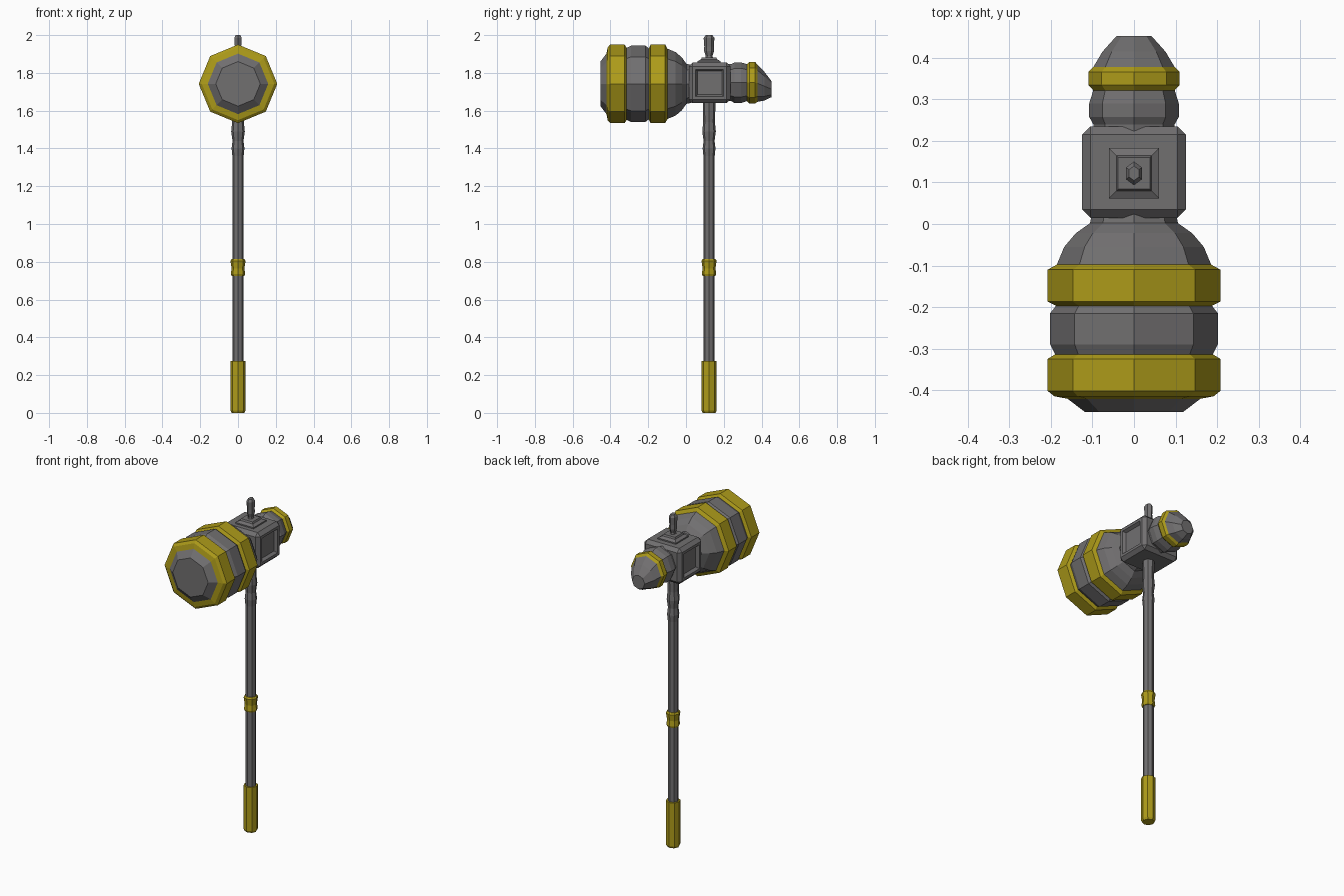
import bpy, bmesh
from math import sin, cos, pi
from mathutils import Vector

if "Cube" in bpy.data.objects:
    bpy.data.objects.remove(bpy.data.objects["Cube"])


def material(name, colour):
    m = bpy.data.materials.new(name)
    m.use_nodes = True
    m.diffuse_color = colour
    m.node_tree.nodes["Principled BSDF"].inputs["Base Color"].default_value = colour
    return m


IRON, GOLD = 0, 1
MATERIALS = [material("iron grey", (0.165, 0.16, 0.163, 1)),
             material("dull gold", (0.42, 0.33, 0.01, 1))]
HUB_Y = 0.122


def finish(name, bm):
    bmesh.ops.recalc_face_normals(bm, faces=bm.faces)
    mesh = bpy.data.meshes.new(name)
    bm.to_mesh(mesh)
    bm.free()
    for m in MATERIALS:
        mesh.materials.append(m)
    obj = bpy.data.objects.new(name, mesh)
    bpy.context.collection.objects.link(obj)
    return obj


def loft(name, stations, place, sides=8, turn=0.0):
    """Join polygon rings; each station is (distance, radius, colour of next band)."""
    bm = bmesh.new()
    rings = []
    for dist, radius, _ in stations:
        angles = [turn + 2 * pi * i / sides for i in range(sides)]
        rings.append([bm.verts.new(place(dist, radius * cos(a), radius * sin(a))) for a in angles])
    for (a, b), station in zip(zip(rings, rings[1:]), stations):
        for i in range(sides):
            j = (i + 1) % sides
            bm.faces.new((a[i], a[j], b[j], b[i])).material_index = station[2]
    bm.faces.new(rings[0]).material_index = stations[0][2]
    bm.faces.new(rings[-1]).material_index = stations[-1][2]
    return finish(name, bm)


def upright(d, u, v):
    return (u, HUB_Y + v, d)


def along_head(d, u, v):
    return (u, d, 1.742 + v)


def along_beak(d, u, v):
    droop = 0.035 * max(0, (d - 0.37) / 0.085)
    return (u, d, 1.748 - droop + v)


# Striking head with two gold hoops
loft("striking_head", [
    (-0.453, 0.118, IRON), (-0.421, 0.160, GOLD), (-0.415, 0.192, GOLD),
    (-0.402, 0.208, GOLD), (-0.325, 0.208, GOLD), (-0.314, 0.190, IRON),
    (-0.290, 0.202, IRON), (-0.215, 0.202, IRON), (-0.197, 0.188, GOLD),
    (-0.187, 0.208, GOLD), (-0.110, 0.208, GOLD), (-0.098, 0.186, IRON),
    (-0.055, 0.168, IRON), (-0.022, 0.140, IRON), (0.002, 0.106, IRON),
    (0.03, 0.100, IRON)], along_head)

# Back beak with one gold hoop
loft("back_beak", [
    (0.215, 0.098, IRON), (0.240, 0.098, IRON), (0.258, 0.108, IRON),
    (0.290, 0.108, IRON), (0.322, 0.098, GOLD), (0.335, 0.110, GOLD),
    (0.366, 0.110, GOLD), (0.378, 0.098, IRON), (0.415, 0.076, IRON),
    (0.453, 0.042, IRON)], along_beak)

# Central block with bevelled edges and a sunken panel on each side
bm = bmesh.new()
bmesh.ops.create_cube(bm, size=1)
for v in bm.verts:
    v.co = Vector((v.co.x * 0.25, 0.125 + v.co.y * 0.22, 1.747 + v.co.z * 0.215))
bmesh.ops.bevel(bm, geom=bm.edges[:], offset=0.02, segments=1, affect='EDGES')
bm.normal_update()
panels = [f for f in bm.faces if abs(f.normal.x) > 0.99]
bmesh.ops.inset_individual(bm, faces=panels, thickness=0.022)
bmesh.ops.inset_individual(bm, faces=panels, thickness=0.014, depth=-0.018)
finish("central_block", bm)

# Stepped square plate and finial on top
loft("top_plate", [(1.84, 0.086, IRON), (1.862, 0.086, IRON), (1.872, 0.060, IRON),
                   (1.882, 0.054, IRON)], upright, 4, pi / 4)
loft("top_finial", [(1.87, 0.022, IRON), (1.89, 0.016, IRON), (1.915, 0.024, IRON),
                    (1.94, 0.023, IRON), (1.985, 0.026, IRON), (2.0, 0.016, IRON)],
     lambda d, u, v: (u * 0.85, HUB_Y + v * 1.1, d), 6, pi / 6)

# Shaft with a gnarled upper end
loft("shaft", [(0.2, 0.030, IRON), (1.36, 0.030, IRON), (1.40, 0.034, IRON),
               (1.44, 0.029, IRON), (1.49, 0.036, IRON), (1.54, 0.031, IRON),
               (1.60, 0.033, IRON), (1.66, 0.033, IRON)], upright)

# Gold collar and pommel grip
loft("shaft_collar", [(0.725, 0.034, GOLD), (0.735, 0.038, GOLD), (0.765, 0.034, GOLD),
                      (0.805, 0.040, GOLD), (0.815, 0.034, GOLD)], upright)
loft("pommel_grip", [(0.0, 0.034, GOLD), (0.012, 0.040, GOLD), (0.275, 0.040, GOLD)], upright)
